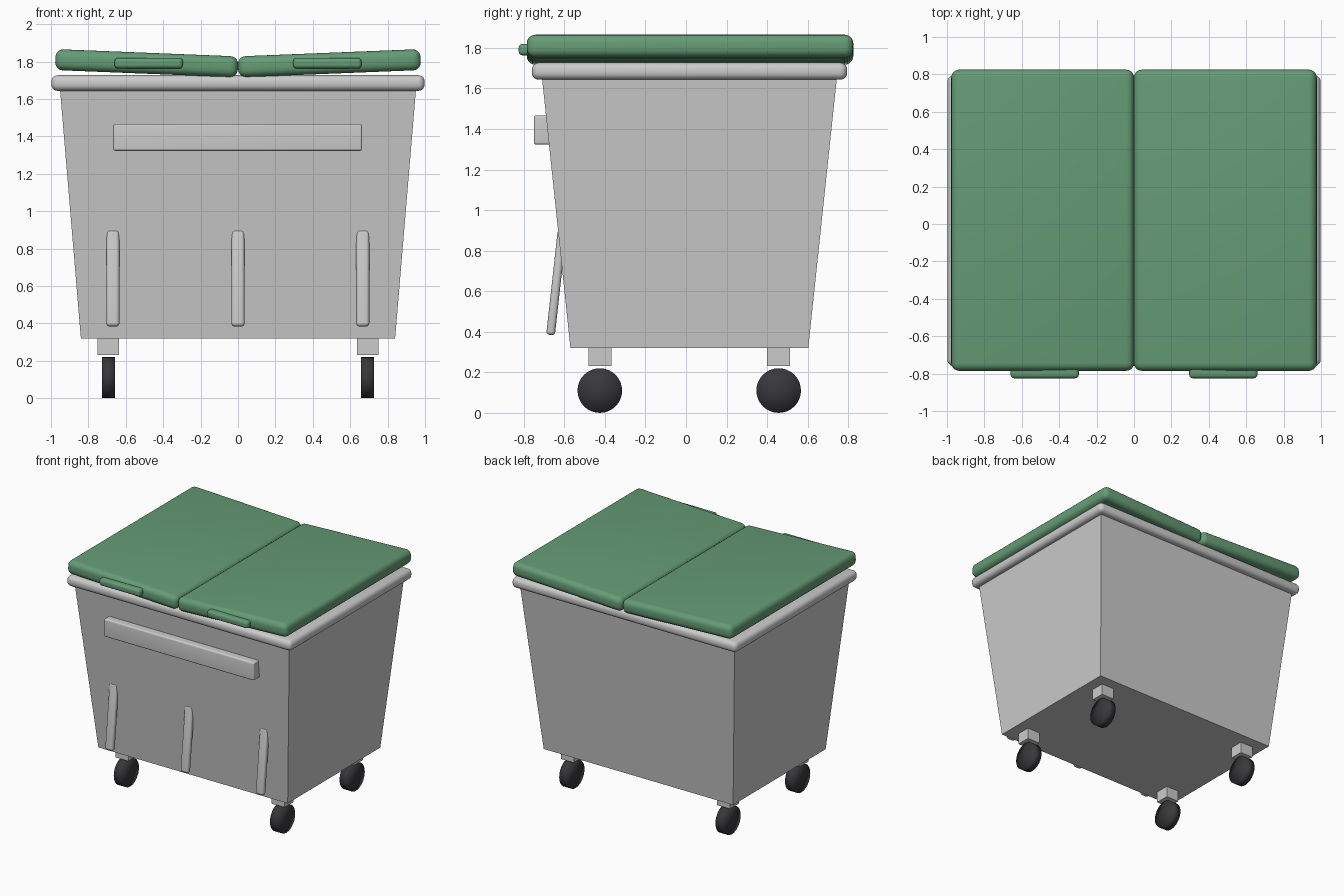
import bpy, bmesh
from math import pi
from mathutils import Matrix, Vector

if "Cube" in bpy.data.objects:
    bpy.data.objects.remove(bpy.data.objects["Cube"])


def material(name, rgb):
    m = bpy.data.materials.new(name)
    m.diffuse_color = (*rgb, 1)
    m.use_nodes = True
    m.node_tree.nodes["Principled BSDF"].inputs["Base Color"].default_value = m.diffuse_color
    return m


GREEN = material("lid_green", (0.13, 0.33, 0.18))
BLACK = material("tyre_black", (0.04, 0.04, 0.045))


def finish(bm, name, mat=None, smooth=False):
    bmesh.ops.recalc_face_normals(bm, faces=bm.faces)
    for f in bm.faces:
        f.smooth = smooth
    me = bpy.data.meshes.new(name)
    bm.to_mesh(me)
    bm.free()
    ob = bpy.data.objects.new(name, me)
    bpy.context.collection.objects.link(ob)
    if mat:
        me.materials.append(mat)
    return ob


def box(name, lo, hi, bevel=0, mat=None, rot=None):
    """Box between two corners, optionally rounded, rotated about its centre."""
    lo, hi = Vector(lo), Vector(hi)
    bm = bmesh.new()
    bmesh.ops.create_cube(bm, size=1)
    bmesh.ops.scale(bm, vec=hi - lo, verts=bm.verts)
    if bevel:
        bmesh.ops.bevel(bm, geom=bm.edges[:], offset=bevel, segments=5,
                        profile=0.5, affect='EDGES')
    if rot:
        bmesh.ops.rotate(bm, matrix=Matrix.Rotation(*rot), verts=bm.verts)
    bmesh.ops.translate(bm, vec=(lo + hi) / 2, verts=bm.verts)
    return finish(bm, name, mat, smooth=bevel > 0)


# Tapered container body
body = box("body", (-0.84, -0.57, 0.32), (0.84, 0.603, 1.68))
for v in body.data.vertices:
    if v.co.z > 1:
        v.co.x *= 0.954 / 0.84
        v.co.y = -0.713 if v.co.y < 0 else 0.747

# Rounded top rim
box("rim", (-0.998, -0.76, 1.643), (0.998, 0.795, 1.727), 0.035)

# Two lids sloping down to the middle, each with a front handle
for side, s in (("left", -1), ("right", 1)):
    x0, x1 = sorted((0.0, s * 0.977))
    box(side + "_lid", (x0, -0.785, 1.735), (x1, 0.825, 1.847), 0.042,
        GREEN, (-s * 0.04, 3, 'Y'))
    x0, x1 = sorted((s * 0.295, s * 0.66))
    box(side + "_lid_handle", (x0, -0.825, 1.763), (x1, -0.73, 1.82), 0.02, GREEN)

# Front grip bar and leaning ribs
box("front_bar", (-0.667, -0.75, 1.323), (0.664, -0.65, 1.467), 0.012)
for i, x in enumerate((-0.669, 0, 0.667)):
    box(f"front_rib_{i + 1}", (x - 0.035, -0.661, 0.382), (x + 0.035, -0.618, 0.902),
        0.018, rot=(-0.11, 3, 'X'))

# Castors: mounting block and wheel at each corner
for sx, side in ((-1, "left"), (1, "right")):
    for y, end in ((-0.425, "front"), (0.457, "back")):
        x = sx * 0.693
        box(f"{end}_{side}_castor_mount", (x - 0.057, y - 0.057, 0.23),
            (x + 0.057, y + 0.057, 0.33))
        bm = bmesh.new()
        bmesh.ops.create_cone(bm, cap_ends=True, cap_tris=True, segments=32,
                              radius1=0.11, radius2=0.11, depth=0.07,
                              matrix=Matrix.Translation((x, y, 0.11))
                              @ Matrix.Rotation(pi / 2, 4, 'Y'))
        finish(bm, f"{end}_{side}_wheel", BLACK, smooth=True)
